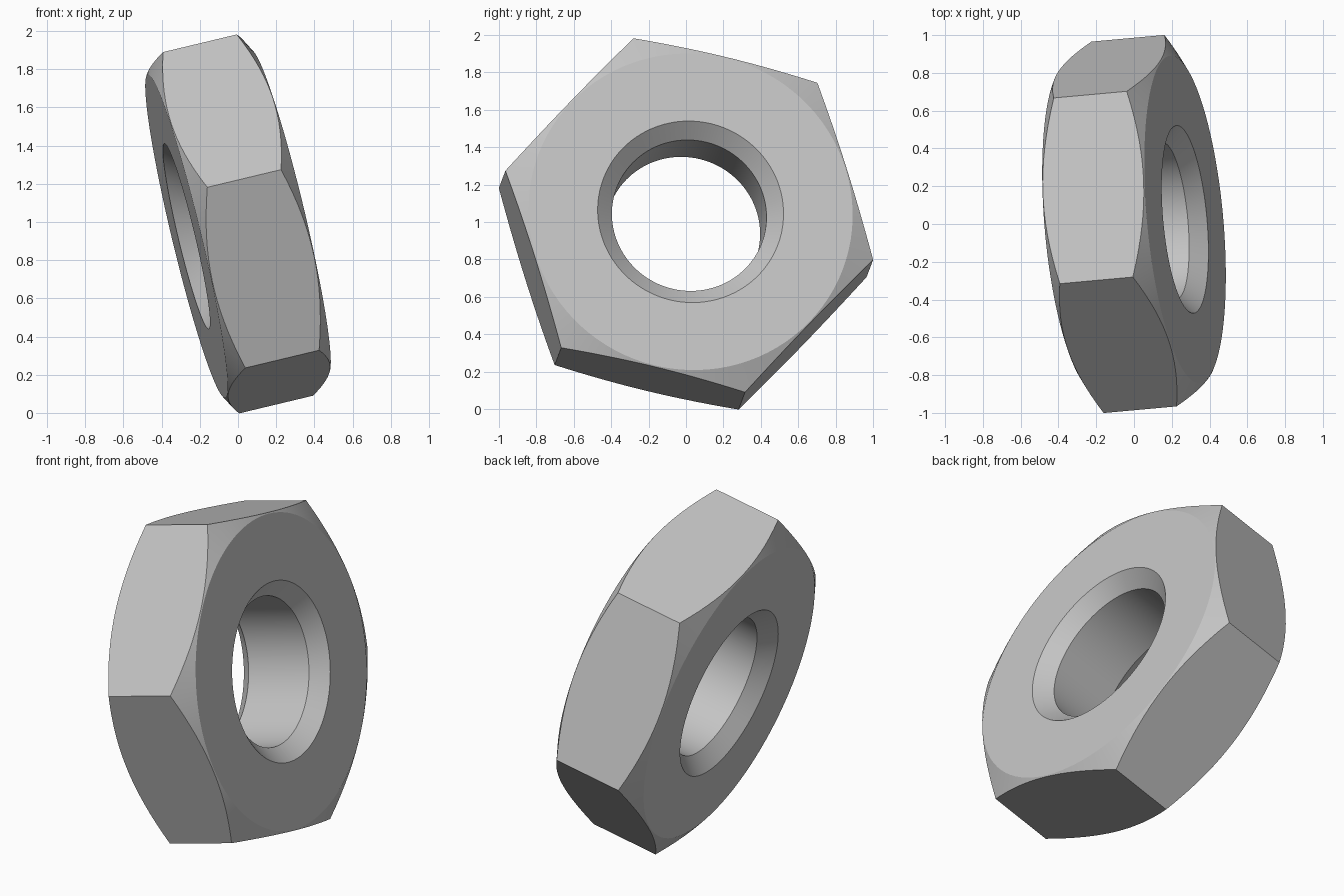
import bpy, bmesh
from math import tau
from mathutils import Vector, Matrix

default = bpy.data.objects.get("Cube")
if default:
    bpy.data.objects.remove(default, do_unlink=True)

RADIUS = 1.012        # centre to corner
HALF = 0.279          # half thickness
SEGMENTS = 96

steel = bpy.data.materials.new("light_grey_steel")
steel.use_nodes = True
colour = (0.55, 0.55, 0.55, 1)
steel.diffuse_color = colour
steel.node_tree.nodes["Principled BSDF"].inputs["Base Color"].default_value = colour


def add_object(name, bm):
    bmesh.ops.recalc_face_normals(bm, faces=bm.faces)
    mesh = bpy.data.meshes.new(name)
    bm.to_mesh(mesh)
    bm.free()
    mesh.materials.append(steel)
    obj = bpy.data.objects.new(name, mesh)
    bpy.context.collection.objects.link(obj)
    return obj


# Turned blank: bore, countersinks, flat faces and outer chamfers
upper = [(0.415, 0.195), (0.499, HALF), (0.87, HALF), (1.1, 0.15)]
profile = upper + [(r, -z) for r, z in reversed(upper)]
bm = bmesh.new()
points = [bm.verts.new((r, 0, z)) for r, z in profile]
edges = [bm.edges.new((p, points[i - 1])) for i, p in enumerate(points)]
bmesh.ops.spin(bm, geom=points + edges, cent=(0, 0, 0), axis=(0, 0, 1),
               angle=tau, steps=SEGMENTS, use_merge=True)
bmesh.ops.remove_doubles(bm, verts=bm.verts, dist=0.0001)
nut = add_object("hex_nut", bm)

# Six-sided prism that trims the blank to its flats
bm = bmesh.new()
bmesh.ops.create_cone(bm, cap_ends=True, segments=6, radius1=RADIUS,
                      radius2=RADIUS, depth=1)
corner = max(bm.verts, key=lambda v: v.co.x).co
bmesh.ops.rotate(bm, verts=bm.verts, cent=(0, 0, 0), matrix=Matrix.Rotation(
    -Vector((1, 0)).angle_signed(corner.xy) * -1, 3, 'Z'))
prism = add_object("hex_cutter", bm)
prism.hide_render = True

trim = nut.modifiers.new("trim_to_hexagon", 'BOOLEAN')
trim.operation = 'INTERSECT'
trim.solver = 'EXACT'
trim.object = prism
bpy.context.view_layer.objects.active = nut
bpy.ops.object.select_all(action='DESELECT')
nut.select_set(True)
bpy.ops.object.modifier_apply(modifier=trim.name)
bpy.data.objects.remove(prism, do_unlink=True)

# Tilt the nut: local z is the bore axis, local x points at the top corner
axis = Vector((0.969, 0.088, 0.232)).normalized()
top = Vector((-0.2, -0.298, 0.945))
top = (top - axis * top.dot(axis)).normalized()
pose = Matrix((top, axis.cross(top), axis)).transposed().to_4x4()
nut.data.transform(Matrix.Translation((0, 0, 0.99)) @ pose)

bpy.ops.object.shade_smooth_by_angle(angle=0.3)
